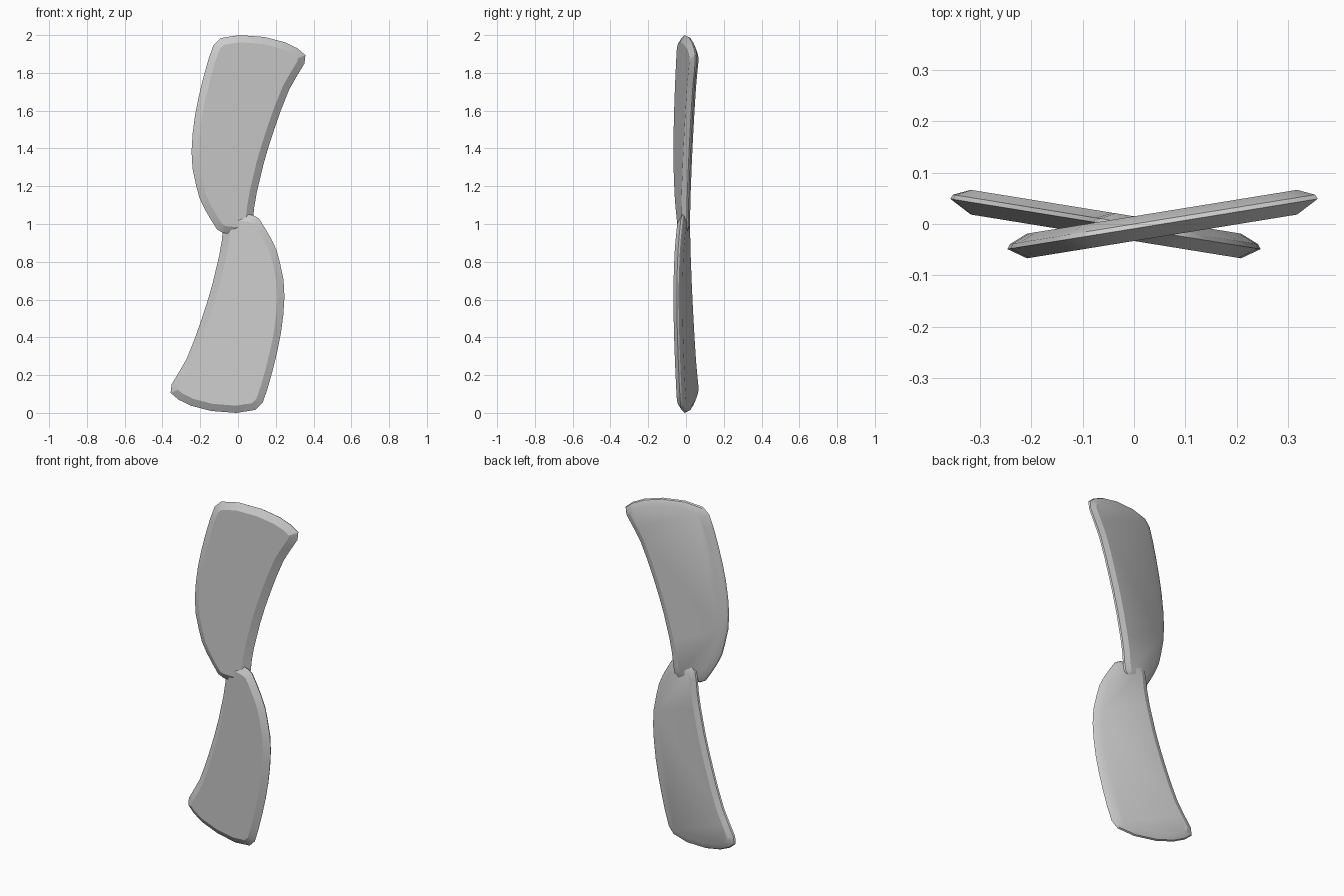
import bpy, bmesh, math
from mathutils import Vector

if "Cube" in bpy.data.objects:
    bpy.data.objects.remove(bpy.data.objects["Cube"])

# Blade outline seen from the front (x, z), counter-clockwise from the top left
OUTLINE = [
    (-.093, 1.984), (-.13, 1.947), (-.156, 1.873), (-.183, 1.777), (-.208, 1.675),
    (-.227, 1.58), (-.240, 1.48), (-.246, 1.385), (-.241, 1.295), (-.222, 1.205),
    (-.205, 1.14), (-.177, 1.08), (-.142, 1.02), (-.11, .97), (-.077, .952),
    (-.008, .945), (.045, .952), (.07, .975), (.079, 1.02), (.086, 1.09),
    (.10, 1.17), (.135, 1.317), (.162, 1.41), (.193, 1.505), (.23, 1.61),
    (.272, 1.714), (.31, 1.78), (.352, 1.85), (.357, 1.894), (.315, 1.93),
    (.246, 1.963), (.14, 1.99), (.008, 2.0)]
PITCH = 0.162        # blade tilt, y per unit of x
CENTRE_Y = -0.009
# Edge profile: (inset from the outline, depth across the blade)
RINGS = [(.038, -.024), (0, 0), (.005, .009), (.038, .024)]


def inset(points, d):
    """Move a counter-clockwise outline inwards by d."""
    result = []
    for i, p in enumerate(points):
        p = Vector(p)
        a = (p - Vector(points[i - 1])).normalized()
        b = (Vector(points[(i + 1) % len(points)]) - p).normalized()
        na, nb = Vector((-a.y, a.x)), Vector((-b.y, b.x))
        n = (na + nb).normalized()
        result.append(p + n * d / max(n.dot(na), .6))
    return result


def make_blade(name, flip):
    """Pitched plate with bevelled rim; flip turns it half round the hub."""
    bm = bmesh.new()
    rings = []
    for d, depth in RINGS:
        ring = []
        for x, z in inset(OUTLINE, d):
            y = PITCH * x + CENTRE_Y + depth
            ring.append(bm.verts.new((-x, y, 2 - z) if flip else (x, y, z)))
        rings.append(ring)
    n = len(OUTLINE)
    for r0, r1 in zip(rings, rings[1:]):
        for i in range(n):
            j = (i + 1) % n
            bm.faces.new((r0[i], r0[j], r1[j], r1[i]))
    bm.faces.new(rings[0])
    bm.faces.new(rings[-1][::-1])
    bmesh.ops.recalc_face_normals(bm, faces=bm.faces)
    mesh = bpy.data.meshes.new(name)
    bm.to_mesh(mesh)
    bm.free()
    ob = bpy.data.objects.new(name, mesh)
    bpy.context.collection.objects.link(ob)
    bpy.ops.object.select_all(action='DESELECT')
    ob.select_set(True)
    bpy.context.view_layer.objects.active = ob
    bpy.ops.object.shade_smooth_by_angle(angle=math.radians(25))


# Two blades overlapping at the hub
make_blade("upper_blade", False)
make_blade("lower_blade", True)
